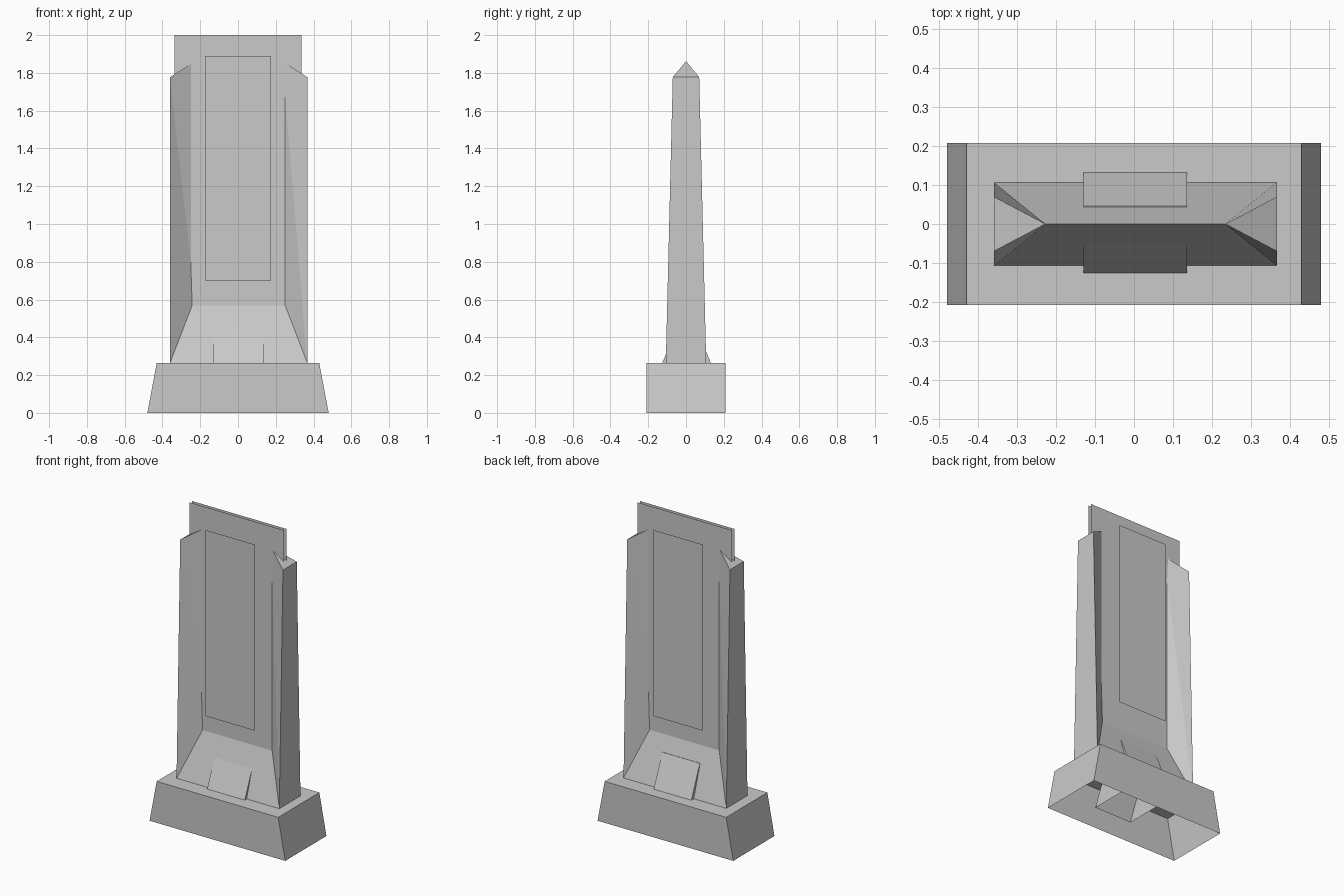
import bpy, bmesh
from mathutils import Matrix

cube = bpy.data.objects.get("Cube")
if cube:
    bpy.data.objects.remove(cube, do_unlink=True)

stone = bpy.data.materials.new("grey_stone")
stone.use_nodes = True
stone.diffuse_color = (0.59, 0.59, 0.59, 1)
stone.node_tree.nodes["Principled BSDF"].inputs["Base Color"].default_value = (0.59, 0.59, 0.59, 1)


def make_object(name, bm, offset=(0, 0, 0)):
    mesh = bpy.data.meshes.new(name)
    bm.to_mesh(mesh)
    bm.free()
    mesh.materials.append(stone)
    obj = bpy.data.objects.new(name, mesh)
    obj.location = offset
    bpy.context.collection.objects.link(obj)
    return obj


def add_face(bm, *points):
    return bm.faces.new([bm.verts.new(p) for p in points])


def add_half_turn(bm):
    """Add the same shape turned half way round the vertical axis."""
    copy = bmesh.ops.duplicate(bm, geom=bm.verts[:] + bm.edges[:] + bm.faces[:])
    verts = [v for v in copy["geom"] if isinstance(v, bmesh.types.BMVert)]
    bmesh.ops.rotate(bm, verts=verts, matrix=Matrix.Rotation(3.14159265, 3, 'Z'))


def tapered_box(name, bottom, top, offset=(0, 0, 0)):
    """Box open underneath; bottom and top are (half width, half depth, height)."""
    bm = bmesh.new()
    bmesh.ops.create_cube(bm, size=2)
    floor = [f for f in bm.faces if f.normal.z < -0.9]
    bmesh.ops.delete(bm, geom=floor, context='FACES_ONLY')
    for v in bm.verts:
        w, d, z = top if v.co.z > 0 else bottom
        v.co = (v.co.x * w, v.co.y * d, z)
    make_object(name, bm, offset)


BASE_TOP = 0.265

# Plinth with sloping ends, and the sloped block crossing the foot of both ramps
tapered_box("plinth", (0.48, 0.208, 0), (0.43, 0.208, BASE_TOP))
tapered_box("foot_block", (0.133, 0.19, 0.12), (0.133, 0.043, 0.468), (0.003, 0.003, 0))

# Shaft: one face with its ramp, two angled jambs, an end wall and a cap
bm = bmesh.new()
W = 0.3635
ridge_z, apex_z, shoulder_z = 0.605, 1.862, 1.777
foot = {s: (s * W, -0.107, BASE_TOP) for s in (-1, 1)}
shoulder = {s: (s * W, -0.07, shoulder_z) for s in (-1, 1)}
ridge = {s: (s * 0.232, 0, ridge_z) for s in (-1, 1)}
apex = {s: (s * 0.231, 0, apex_z) for s in (-1, 1)}
add_face(bm, foot[-1], foot[1], ridge[1], ridge[-1])
add_face(bm, foot[-1], ridge[-1], shoulder[-1])
add_face(bm, ridge[-1], apex[-1], shoulder[-1])
add_face(bm, foot[1], apex[1], ridge[1])
add_face(bm, foot[1], shoulder[1], apex[1])
add_face(bm, foot[1], (W, 0.107, BASE_TOP), (W, 0.07, shoulder_z), shoulder[1])
add_face(bm, shoulder[1], (W, 0.07, shoulder_z), apex[1])
add_half_turn(bm)
bmesh.ops.remove_doubles(bm, verts=bm.verts[:], dist=0.0005)
bmesh.ops.recalc_face_normals(bm, faces=bm.faces[:])
make_object("shaft", bm, (0.0035, 0, 0))


# Thin upright sheets on both sides; the tablets stand clear of the slab
def sheet_pair(name, half_width, y, low, high):
    bm = bmesh.new()
    add_face(bm, (-half_width, -y, low), (half_width, -y, low),
             (half_width, -y, high), (-half_width, -y, high))
    add_half_turn(bm)
    make_object(name, bm)


sheet_pair("tall_slab", 0.335, 0.0115, 0.56, 2.0)
sheet_pair("floating_tablet", 0.175, 0.076, 0.70, 1.89)
